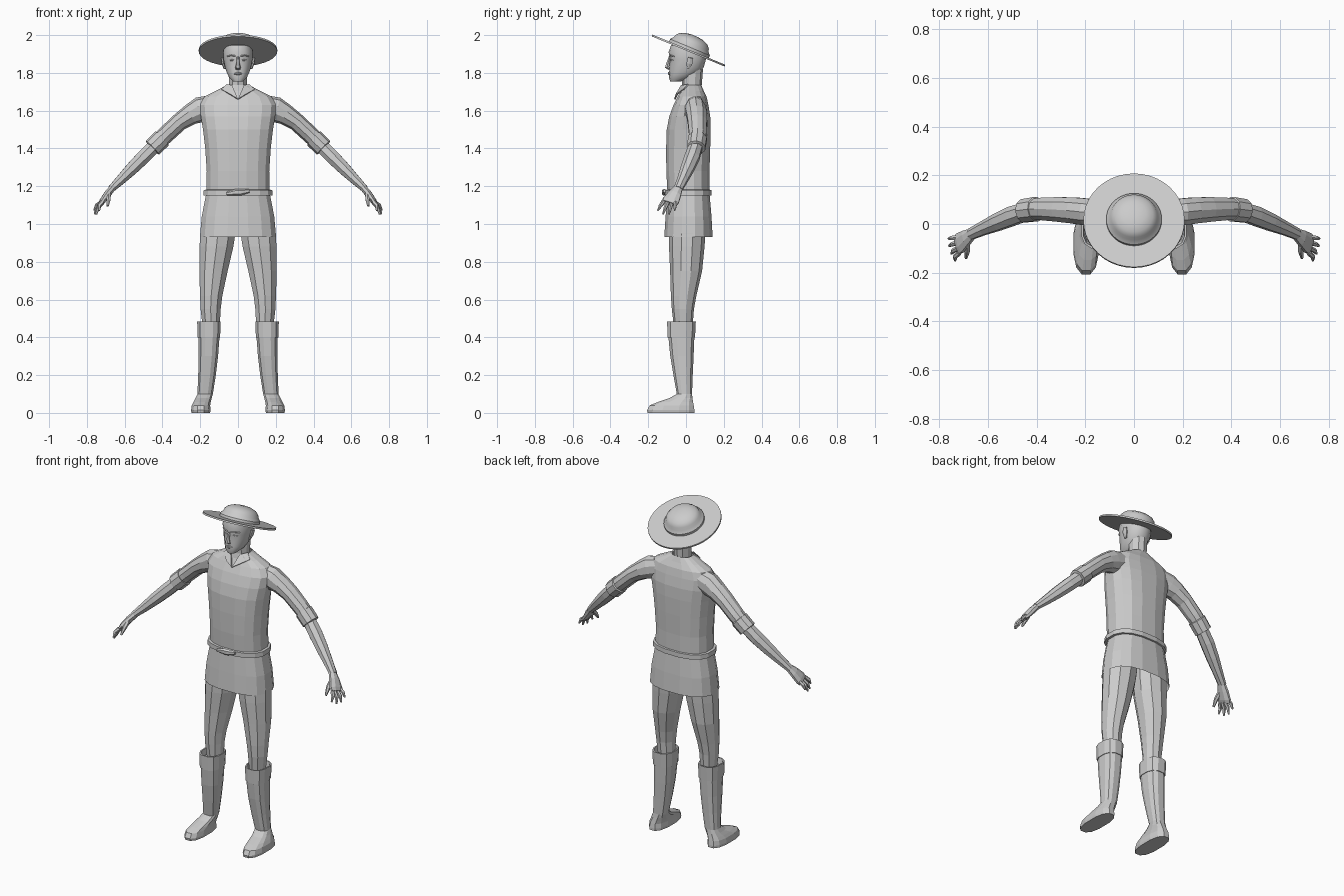
import bpy, bmesh, math
from mathutils import Vector, Matrix

grey = bpy.data.materials.new("light grey")
grey.diffuse_color = (0.6, 0.6, 0.6, 1)


def finish(name, bm, smooth=None):
    bmesh.ops.recalc_face_normals(bm, faces=bm.faces)
    me = bpy.data.meshes.new(name)
    bm.to_mesh(me)
    bm.free()
    me.materials.append(grey)
    ob = bpy.data.objects.new(name, me)
    bpy.context.collection.objects.link(ob)
    if smooth:
        bpy.ops.object.select_all(action='DESELECT')
        bpy.context.view_layer.objects.active = ob
        ob.select_set(True)
        bpy.ops.object.shade_smooth_by_angle(angle=math.radians(smooth))
    return ob


def skin(name, rings, caps=(True, True), smooth=None):
    """Join equal rings of points into a surface."""
    bm = bmesh.new()
    vs = [[bm.verts.new(p) for p in r] for r in rings]
    n = len(vs[0])
    for a, b in zip(vs, vs[1:]):
        for i in range(n):
            bm.faces.new((a[i], a[(i + 1) % n], b[(i + 1) % n], b[i]))
    if caps[0]:
        bm.faces.new(vs[0])
    if caps[1]:
        bm.faces.new(vs[-1])
    return finish(name, bm, smooth)


def oval(c, u, v, a, b, n, p):
    pts = []
    for i in range(n):
        t = 2 * math.pi * (i + 0.5) / n
        x, y = math.cos(t), math.sin(t)
        pts.append(Vector(c) + u * a * math.copysign(abs(x) ** p, x)
                   + v * b * math.copysign(abs(y) ** p, y))
    return pts


def stack(name, levels, n=12, p=1.0, caps=(True, True), smooth=None):
    """Level rings: (z, centre x, half width, front y, back y)."""
    X, Y = Vector((1, 0, 0)), Vector((0, 1, 0))
    return skin(name, [oval((cx, (f + b) / 2, z), X, Y, w, (b - f) / 2, n, p)
                       for z, cx, w, f, b in levels], caps, smooth)


def tube(name, path, n=8, side=(0, 1, 0), caps=(True, True)):
    """Limb along a path: (x, y, z, radius along side, other radius)."""
    pts = [Vector(q[:3]) for q in path]
    rings = []
    for i, q in enumerate(path):
        d = (pts[min(i + 1, len(pts) - 1)] - pts[max(i - 1, 0)]).normalized()
        u = Vector(side)
        u = (u - d * u.dot(d)).normalized()
        rings.append(oval(pts[i], u, d.cross(u), q[3], q[4], n, 1))
    return skin(name, rings, caps)


def plate(name, pts, thick):
    bm = bmesh.new()
    bm.faces.new([bm.verts.new(p) for p in pts])
    ob = finish(name, bm)
    m = ob.modifiers.new("thickness", 'SOLIDIFY')
    m.thickness, m.offset = thick, 0
    return ob


# tunic with flared skirt, open at hem and neck
stack("tunic", [(0.93, 0, 0.205, -0.117, 0.143), (1.04, 0, 0.195, -0.11, 0.137),
                (1.165, 0, 0.17, -0.1, 0.126), (1.28, 0, 0.168, -0.106, 0.126),
                (1.4, 0, 0.176, -0.107, 0.13), (1.5, 0, 0.188, -0.104, 0.132),
                (1.57, 0, 0.2, -0.09, 0.13), (1.63, 0, 0.205, -0.068, 0.12),
                (1.675, 0, 0.18, -0.045, 0.11), (1.705, 0, 0.12, -0.03, 0.095),
                (1.735, 0, 0.06, -0.022, 0.082)], 16, 0.8, (False, False))

# belt with a small knot
stack("belt", [(1.15, 0, 0.172, -0.1, 0.127), (1.152, 0, 0.186, -0.112, 0.136),
               (1.18, 0, 0.184, -0.112, 0.136), (1.182, 0, 0.168, -0.1, 0.125)],
      16, 0.8, (False, False))
tube("belt_knot", [(-0.06, -0.112, 1.16, 0.008, 0.01), (-0.012, -0.118, 1.168, 0.012, 0.018),
                   (0.012, -0.118, 1.168, 0.012, 0.018), (0.06, -0.112, 1.175, 0.008, 0.01)], 6)

# neck and head
stack("neck", [(1.68, 0, 0.055, -0.015, 0.08), (1.73, 0, 0.05, -0.02, 0.083),
               (1.82, 0, 0.052, -0.025, 0.09)], 10)
stack("head", [(1.755, 0, 0.026, -0.084, -0.025), (1.775, 0, 0.048, -0.09, 0.03),
               (1.80, 0, 0.06, -0.089, 0.07), (1.83, 0, 0.07, -0.088, 0.094),
               (1.87, 0, 0.078, -0.085, 0.105), (1.91, 0, 0.08, -0.092, 0.108),
               (1.945, 0, 0.074, -0.08, 0.1), (1.965, 0, 0.05, -0.045, 0.085)],
      14, 0.9, smooth=35)
tube("nose", [(0, -0.086, 1.885, 0.006, 0.007), (0, -0.096, 1.85, 0.01, 0.009),
              (0, -0.1, 1.83, 0.013, 0.015), (0, -0.088, 1.819, 0.006, 0.012)], 6)
tube("lips", [(-0.024, -0.08, 1.795, 0.003, 0.003), (0, -0.091, 1.797, 0.006, 0.009),
              (0.024, -0.08, 1.795, 0.003, 0.003)], 6)

# tilted hat: thin brim and domed crown with a band
profile = [(0.06, -0.006), (0.208, -0.006), (0.208, 0.004), (0.114, 0.004), (0.114, 0.018),
           (0.1, 0.034), (0.095, 0.05), (0.078, 0.068), (0.05, 0.079), (0.02, 0.084)]
tilt = Matrix.Translation((0, 0.014, 1.919)) @ Matrix.Rotation(math.radians(-22.5), 4, 'X')
skin("hat", [[tilt @ Vector((r * math.cos(t * math.pi / 20), r * math.sin(t * math.pi / 20), h))
              for t in range(40)] for r, h in profile], smooth=30)

for s, tag in ((-1, "left"), (1, "right")):
    # mirror any path by flipping x
    def flip(path):
        return [(s * q[0],) + tuple(q[1:]) for q in path]

    # face details and collar
    tube("brow_" + tag, flip([(0.012, -0.084, 1.889, 0.006, 0.004),
                              (0.035, -0.08, 1.893, 0.006, 0.004),
                              (0.056, -0.062, 1.888, 0.004, 0.003)]), 5)
    tube("eye_" + tag, flip([(0.018, -0.08, 1.867, 0.003, 0.002),
                             (0.032, -0.077, 1.868, 0.005, 0.006),
                             (0.047, -0.066, 1.867, 0.003, 0.002)]), 6)
    tube("ear_" + tag, flip([(0.07, 0.012, 1.822, 0.008, 0.006),
                             (0.08, 0.018, 1.85, 0.018, 0.007),
                             (0.085, 0.024, 1.88, 0.016, 0.007)]), 6)
    plate("collar_" + tag, flip([(0.0, -0.06, 1.66), (0.04, -0.052, 1.685), (0.088, -0.01, 1.712),
                                 (0.058, 0.012, 1.738), (0.03, -0.024, 1.732)]), 0.008)

    # sleeve with rolled cuff
    tube("sleeve_" + tag, flip([(0.1, 0.045, 1.635, 0.05, 0.055), (0.2, 0.05, 1.605, 0.058, 0.068),
                                (0.25, 0.056, 1.58, 0.056, 0.056), (0.31, 0.06, 1.54, 0.053, 0.047),
                                (0.38, 0.062, 1.475, 0.048, 0.046), (0.42, 0.06, 1.438, 0.045, 0.045)]), 10)
    tube("sleeve_cuff_" + tag, flip([(0.4, 0.061, 1.455, 0.044, 0.042), (0.402, 0.061, 1.453, 0.052, 0.051),
                                     (0.453, 0.054, 1.404, 0.05, 0.051), (0.455, 0.054, 1.402, 0.038, 0.04)]), 10)

    # forearm and hand
    tube("forearm_" + tag, flip([(0.43, 0.056, 1.425, 0.038, 0.04), (0.5, 0.033, 1.355, 0.042, 0.04),
                                 (0.56, 0.008, 1.295, 0.038, 0.036), (0.62, -0.018, 1.235, 0.03, 0.028),
                                 (0.672, -0.042, 1.185, 0.025, 0.02)]), 8)
    tube("palm_" + tag, flip([(0.665, -0.04, 1.19, 0.024, 0.019), (0.69, -0.058, 1.16, 0.036, 0.02),
                              (0.715, -0.078, 1.125, 0.046, 0.017), (0.726, -0.086, 1.11, 0.042, 0.012)]), 8)
    fingers = [("index", -0.118, 1.118, 0.735, -0.15, 1.07), ("middle", -0.097, 1.113, 0.75, -0.122, 1.052),
               ("ring", -0.076, 1.113, 0.759, -0.09, 1.052), ("little", -0.055, 1.118, 0.762, -0.06, 1.072)]
    for f, y, z, tx, ty, tz in fingers:
        kx = 0.718
        mid = ((kx + tx) / 2 + 0.008, (y + ty) / 2, (z + tz) / 2 + 0.004)
        tube(f + "_finger_" + tag, flip([(kx, y, z, 0.011, 0.012), mid + (0.01, 0.011),
                                         (tx, ty, tz, 0.005, 0.005)]), 6)
    tube("thumb_" + tag, flip([(0.685, -0.07, 1.165, 0.014, 0.014), (0.686, -0.11, 1.132, 0.013, 0.013),
                               (0.69, -0.14, 1.095, 0.006, 0.006)]), 6, (1, 0, 0))

    # trouser leg
    stack("leg_" + tag, [(0.46, s * 0.142, 0.048, -0.065, 0.035), (0.55, s * 0.145, 0.056, -0.075, 0.042),
                         (0.62, s * 0.142, 0.062, -0.08, 0.055), (0.75, s * 0.13, 0.079, -0.084, 0.085),
                         (0.88, s * 0.114, 0.094, -0.09, 0.098), (0.95, s * 0.107, 0.098, -0.09, 0.103),
                         (1.05, s * 0.092, 0.088, -0.085, 0.1)], 10)

    # boot shaft, foot and sole
    stack("boot_" + tag, [(0.42, s * 0.153, 0.058, -0.097, 0.047), (0.3, s * 0.157, 0.053, -0.085, 0.042),
                          (0.2, s * 0.164, 0.048, -0.068, 0.037), (0.1, s * 0.174, 0.042, -0.05, 0.033),
                          (0.078, s * 0.182, 0.044, -0.09, 0.036), (0.058, s * 0.19, 0.047, -0.15, 0.04),
                          (0.04, s * 0.196, 0.05, -0.195, 0.044), (0.014, s * 0.197, 0.053, -0.21, 0.048),
                          (0.0, s * 0.197, 0.051, -0.207, 0.048)], 12, 0.8)
    stack("boot_cuff_" + tag, [(0.4, s * 0.154, 0.056, -0.095, 0.046), (0.4, s * 0.154, 0.061, -0.1, 0.05),
                               (0.485, s * 0.154, 0.064, -0.102, 0.054), (0.485, s * 0.154, 0.056, -0.094, 0.046),
                               (0.45, s * 0.153, 0.05, -0.085, 0.04)], 12, 0.8, (False, True))
